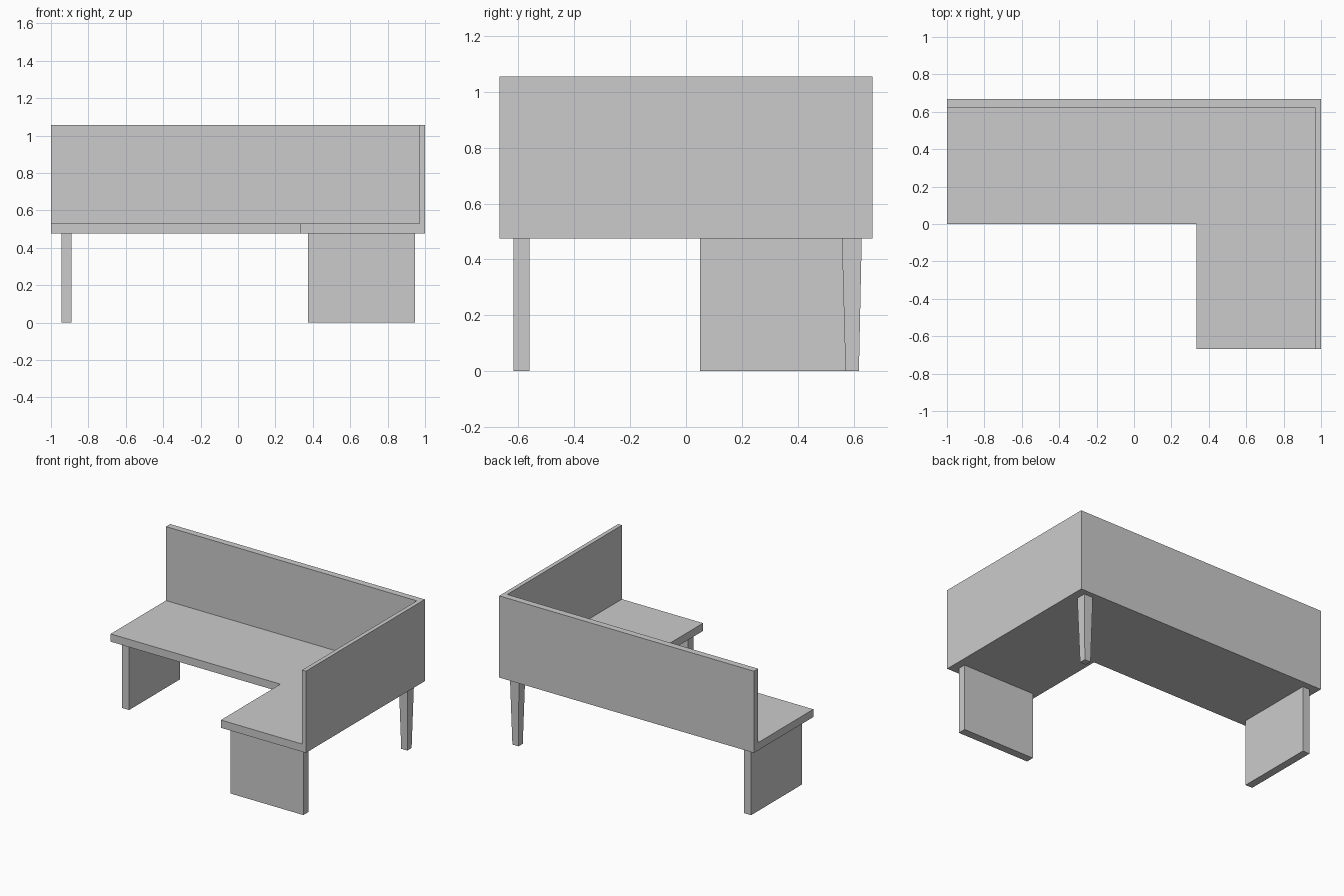
import bpy
import bmesh

if "Cube" in bpy.data.objects:
    bpy.data.objects.remove(bpy.data.objects["Cube"])

SEAT_BOTTOM, SEAT_TOP, BACK_TOP = 0.475, 0.53, 1.055
X_END, Y_END = 1.0, 0.667


def finish(bm, name):
    bmesh.ops.recalc_face_normals(bm, faces=bm.faces)
    mesh = bpy.data.meshes.new(name)
    bm.to_mesh(mesh)
    bm.free()
    obj = bpy.data.objects.new(name, mesh)
    bpy.context.collection.objects.link(obj)
    return obj


def loft(name, rings):
    """Join matching rings of points into a closed solid."""
    bm = bmesh.new()
    rings = [[bm.verts.new(p) for p in ring] for ring in rings]
    n = len(rings[0])
    for a, b in zip(rings, rings[1:]):
        for i in range(n):
            j = (i + 1) % n
            bm.faces.new((a[i], a[j], b[j], b[i]))
    bm.faces.new(rings[0])
    bm.faces.new(rings[-1])
    return finish(bm, name)


def rect(x0, x1, y0, y1, z):
    return [(x0, y0, z), (x1, y0, z), (x1, y1, z), (x0, y1, z)]


# Corner bench: seat-and-back section (inset in x, inset in y, height),
# swept round the corner with a mitre
section = [(0, 0, SEAT_BOTTOM), (0, 0, BACK_TOP),
           (0.03, 0.047, BACK_TOP), (0.03, 0.047, SEAT_TOP),
           (0.667, 0.667, SEAT_TOP), (0.667, 0.667, SEAT_BOTTOM)]
loft("bench_seat_and_back", [
    [(-X_END, Y_END - dy, z) for dx, dy, z in section],
    [(X_END - dx, Y_END - dy, z) for dx, dy, z in section],
    [(X_END - dx, -Y_END, z) for dx, dy, z in section],
])

# Panel legs under both open ends
for name, bounds in (("left_panel_leg", (-0.945, -0.89, 0.05, 0.62)),
                     ("front_panel_leg", (0.375, 0.945, -0.617, -0.56))):
    loft(name, [rect(*bounds, 0), rect(*bounds, SEAT_BOTTOM)])

# Tapered leg under the corner
loft("corner_leg", [rect(0.882, 0.93, 0.571, 0.619, 0),
                    rect(0.872, 0.942, 0.558, 0.629, SEAT_BOTTOM)])
